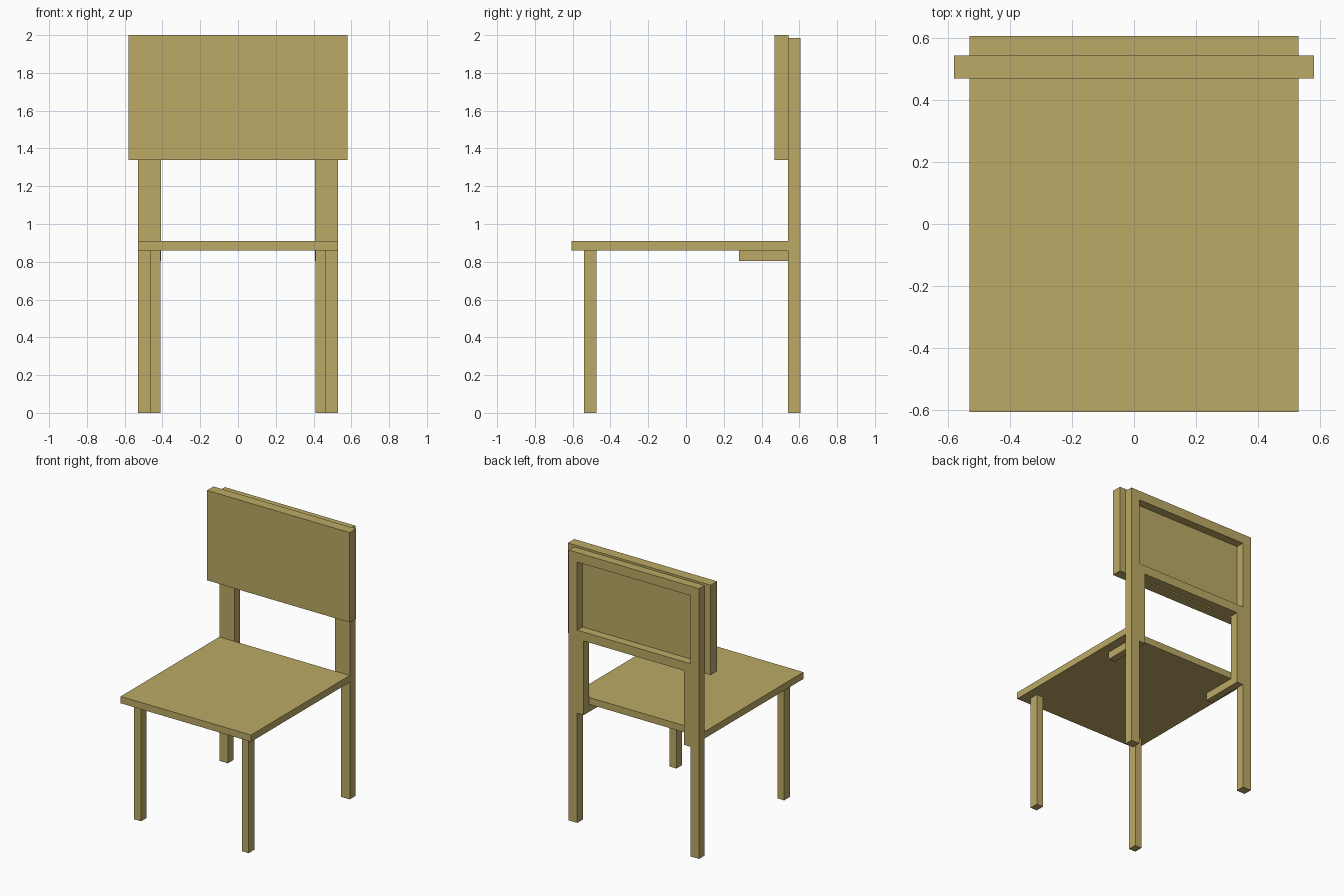
import bpy
import bmesh
from mathutils import Matrix

if "Cube" in bpy.data.objects:
    bpy.data.objects.remove(bpy.data.objects["Cube"])

wood = bpy.data.materials.new("tan_wood")
wood.diffuse_color = (0.50, 0.40, 0.13, 1)
wood.use_nodes = True
wood.node_tree.nodes["Principled BSDF"].inputs["Base Color"].default_value = wood.diffuse_color


def box(name, x, y, z):
    """Box from (min, max) ranges on each axis."""
    lo, hi = zip(x, y, z)
    centre = [(a + b) / 2 for a, b in zip(lo, hi)]
    size = [b - a for a, b in zip(lo, hi)]
    bm = bmesh.new()
    bmesh.ops.create_cube(bm, size=1, matrix=Matrix.LocRotScale(centre, None, size))
    mesh = bpy.data.meshes.new(name)
    bm.to_mesh(mesh)
    bm.free()
    mesh.materials.append(wood)
    obj = bpy.data.objects.new(name, mesh)
    bpy.context.collection.objects.link(obj)
    return obj


def pair(name, x, y, z):
    """Matching boxes on the left and right."""
    box("right_" + name, x, y, z)
    box("left_" + name, (-x[1], -x[0]), y, z)


BACK = (0.54, 0.605)      # depth of the rear frame
OUTER = (0.46, 0.53)      # width of the rear posts
INNER = (0.408, 0.46)     # width of the inner supports

# Seat and front legs
box("seat", (-0.53, 0.53), (-0.605, BACK[0]), (0.86, 0.91))
pair("front_leg", (0.41, 0.465), (-0.54, -0.475), (0, 0.86))

# Rear frame: tall posts capped by a full-width rail
pair("back_post", OUTER, BACK, (0, 1.915))
box("top_rail", (-0.53, 0.53), BACK, (1.915, 1.985))

# Inner frame: cross rail, uprights and short arms under the seat
box("lower_rail", (-OUTER[0], OUTER[0]), BACK, (1.35, 1.415))
pair("inner_upright", INNER, BACK, (0.805, 1.35))
pair("seat_support", INNER, (0.28, BACK[0]), (0.805, 0.86))

# Backrest panel in front of the frame
box("backrest_panel", (-0.58, 0.58), (0.468, 0.543), (1.34, 2.0))
